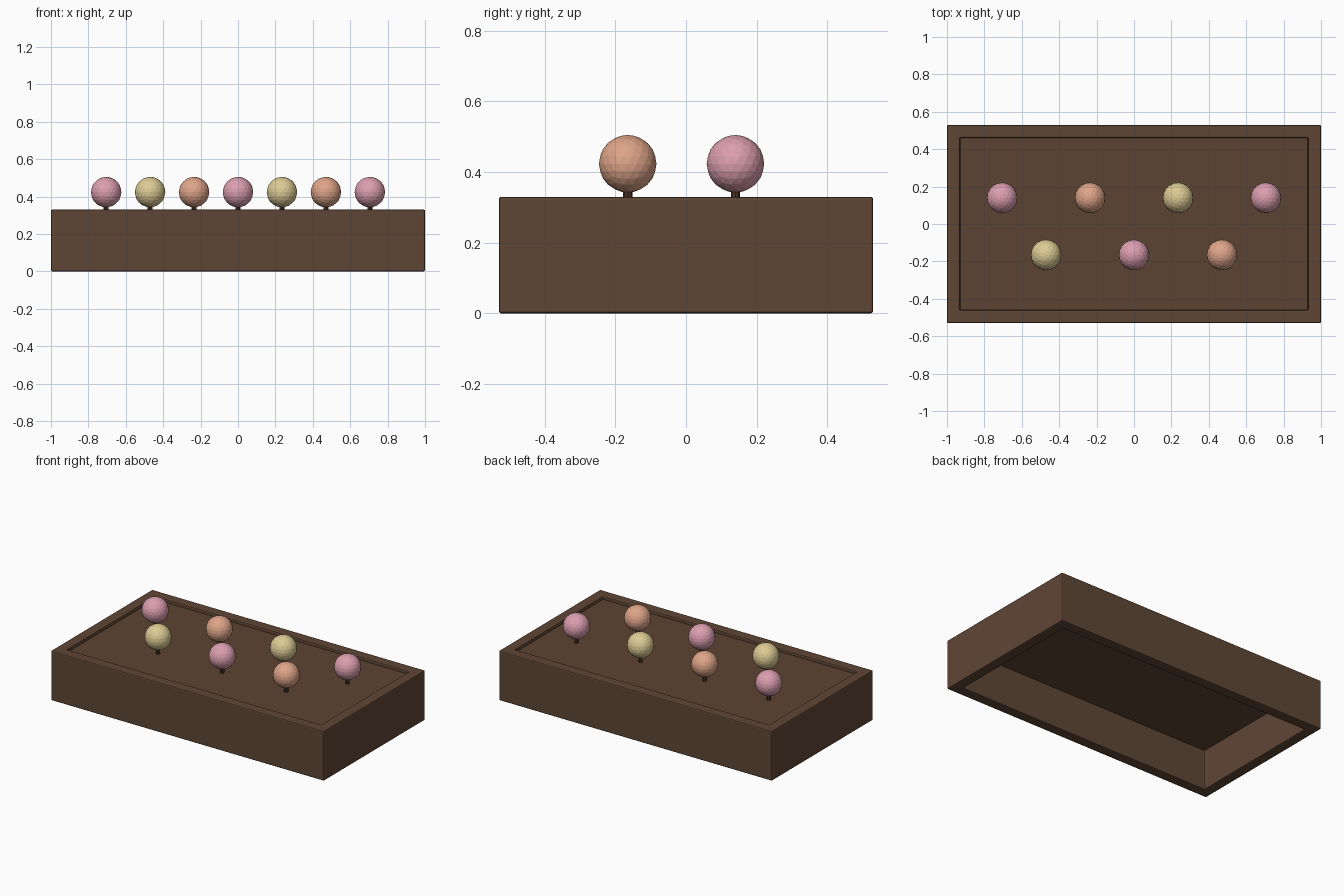
import bpy, bmesh

if "Cube" in bpy.data.objects:
    bpy.data.objects.remove(bpy.data.objects["Cube"])


def material(name, hex_code):
    def lin(c):
        return c / 12.92 if c <= 0.04045 else ((c + 0.055) / 1.055) ** 2.4
    m = bpy.data.materials.new(name)
    m.diffuse_color = [lin(int(hex_code[i:i + 2], 16) / 255) for i in (0, 2, 4)] + [1]
    m.use_nodes = True
    m.node_tree.nodes["Principled BSDF"].inputs["Base Color"].default_value = m.diffuse_color
    return m


WOOD = material("brown wood", "5F4635")
SOIL = material("brown soil", "5C4432")
STEM = material("dark stem", "4A3424")
PINK = material("soft pink", "DC9EB0")
PEACH = material("peach", "DEA488")
CREAM = material("cream yellow", "DCCB94")


def add_object(name, bm, mat):
    bmesh.ops.recalc_face_normals(bm, faces=bm.faces)
    mesh = bpy.data.meshes.new(name)
    bm.to_mesh(mesh)
    bm.free()
    mesh.materials.append(mat)
    ob = bpy.data.objects.new(name, mesh)
    bpy.context.collection.objects.link(ob)
    return ob


def bevel(ob, width):
    mod = ob.modifiers.new("soft edges", 'BEVEL')
    mod.width = width
    mod.segments = 2


# Planter walls: a rectangular frame open at top and bottom
bm = bmesh.new()
loops = []
for hx, hy, z in ((1, 0.53, 0), (1, 0.53, 0.33), (0.93, 0.46, 0.33), (0.93, 0.46, 0)):
    loops.append([bm.verts.new((sx * hx, sy * hy, z))
                  for sx, sy in ((-1, -1), (1, -1), (1, 1), (-1, 1))])
for a in range(4):
    lo, hi = loops[a], loops[(a + 1) % 4]
    for i in range(4):
        j = (i + 1) % 4
        bm.faces.new((lo[i], lo[j], hi[j], hi[i]))
bevel(add_object("planter_walls", bm, WOOD), 0.007)

# Soil slab, slightly below the rim
bm = bmesh.new()
bmesh.ops.create_cube(bm, size=1)
bmesh.ops.scale(bm, vec=(1.86, 0.92, 0.05), verts=bm.verts)
bmesh.ops.translate(bm, vec=(0, 0, 0.287), verts=bm.verts)
bevel(add_object("soil", bm, SOIL), 0.004)


# Round blooms on short stems
def flower(index, x, y, mat):
    bm = bmesh.new()
    bmesh.ops.create_cone(bm, cap_ends=True, segments=8, radius1=0.013,
                          radius2=0.013, depth=0.09)
    bmesh.ops.translate(bm, vec=(x, y, 0.345), verts=bm.verts)
    add_object(f"stem_{index}", bm, STEM)
    bm = bmesh.new()
    bmesh.ops.create_icosphere(bm, subdivisions=3, radius=0.0815)
    bmesh.ops.translate(bm, vec=(x, y, 0.4235), verts=bm.verts)
    add_object(f"bloom_{index}", bm, mat)


for i, mat in enumerate((PINK, CREAM, PEACH, PINK, CREAM, PEACH, PINK)):
    flower(i + 1, (i - 3) * 0.235, -0.165 if i % 2 else 0.14, mat)
